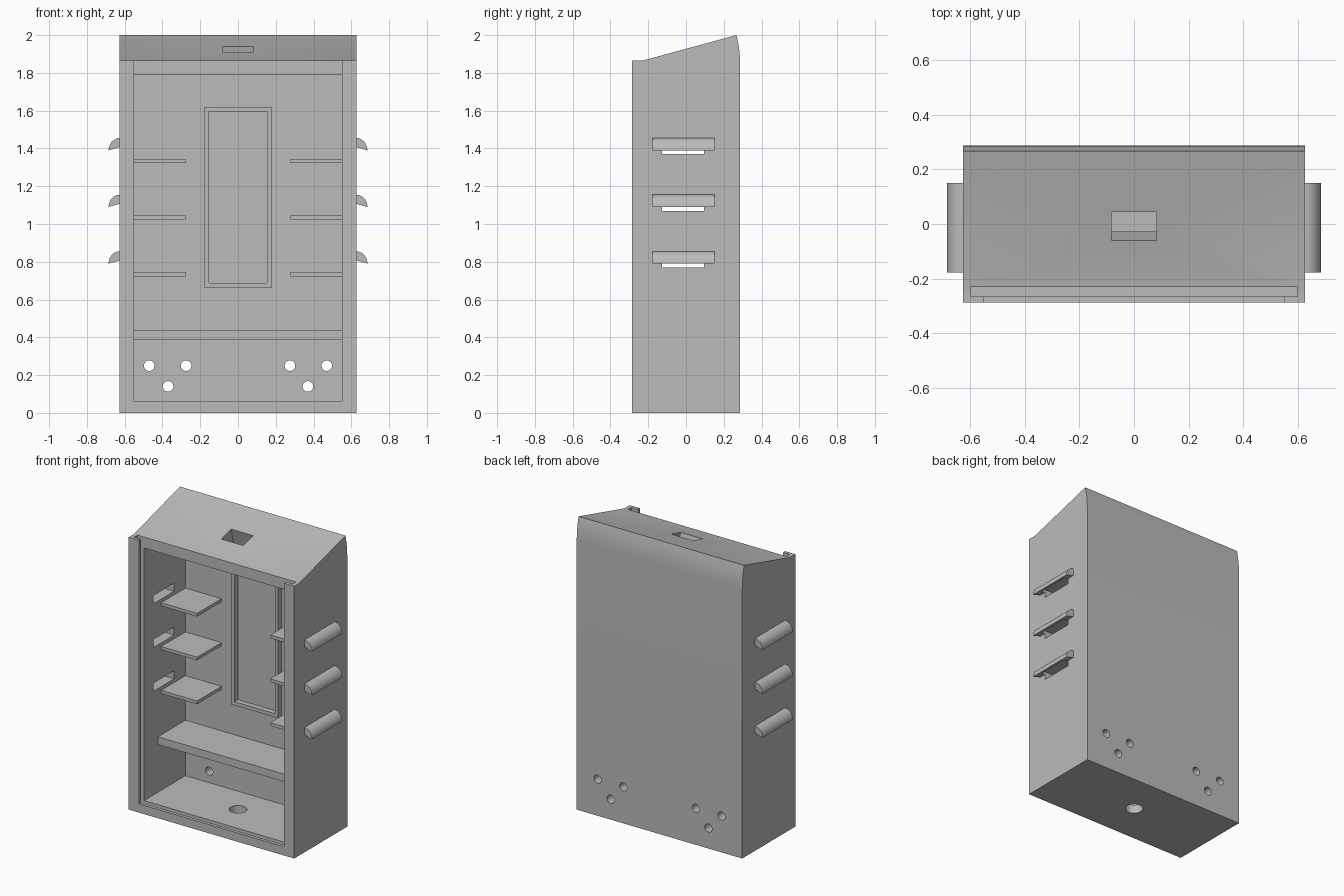
import bpy, bmesh, math
from mathutils import Matrix, Vector

if "Cube" in bpy.data.objects:
    bpy.data.objects.remove(bpy.data.objects["Cube"])

# Single grey material
grey = bpy.data.materials.new("plain_grey")
grey.use_nodes = True
GREY = (0.5, 0.5, 0.5, 1)
grey.diffuse_color = GREY
grey.node_tree.nodes["Principled BSDF"].inputs["Base Color"].default_value = GREY

W, D = 0.627, 0.287          # half width and half depth of the case
IN, BACK = 0.55, 0.217       # inner half width and back wall face
LEDGE, CEIL, FLOOR = 1.865, 1.79, 0.06


def finish(name, bm):
    bmesh.ops.recalc_face_normals(bm, faces=bm.faces)
    me = bpy.data.meshes.new(name)
    bm.to_mesh(me)
    bm.free()
    me.materials.append(grey)
    ob = bpy.data.objects.new(name, me)
    bpy.context.collection.objects.link(ob)
    return ob


def add_box(bm, x, y, z):
    mid = Vector([(a + b) / 2 for a, b in (x, y, z)])
    size = [b - a for a, b in (x, y, z)]
    bmesh.ops.create_cube(bm, size=1, matrix=Matrix.Translation(mid) @ Matrix.Diagonal((*size, 1)))


def box(name, x, y, z):
    bm = bmesh.new()
    add_box(bm, x, y, z)
    return finish(name, bm)


def cylinder(name, centre, radius, length, turn=0):
    bm = bmesh.new()
    m = Matrix.Translation(centre) @ Matrix.Rotation(turn, 4, "X")
    bmesh.ops.create_cone(bm, cap_ends=True, segments=32, radius1=radius,
                          radius2=radius, depth=length, matrix=m)
    return finish(name, bm)


def add_prism(bm, points, move):
    face = bm.faces.new([bm.verts.new(p) for p in points])
    out = bmesh.ops.extrude_face_region(bm, geom=[face])["geom"]
    bmesh.ops.translate(bm, vec=move, verts=[g for g in out if isinstance(g, bmesh.types.BMVert)])


def cut(ob, cutters):
    bpy.context.view_layer.objects.active = ob
    for c in cutters:
        mod = ob.modifiers.new("cut", "BOOLEAN")
        mod.operation, mod.solver, mod.object = "DIFFERENCE", "EXACT", c
        bpy.ops.object.modifier_apply(modifier=mod.name)


def smooth(ob):
    bpy.ops.object.select_all(action="DESELECT")
    ob.select_set(True)
    bpy.context.view_layer.objects.active = ob
    bpy.ops.object.shade_smooth_by_angle(angle=math.radians(30))


# Case: side profile with sloping roof and rounded upper back edge
profile = [(-D, 0), (D, 0)]
for i in range(9):
    t = i / 8
    profile.append((D - 0.02 * t * t, 1.84 + 0.16 * t))
profile += [(-0.23, LEDGE), (-D, LEDGE)]
bm = bmesh.new()
add_prism(bm, [(-W, y, z) for y, z in profile], (2 * W, 0, 0))
case = finish("case", bm)

# Cavity, door groove and front opening
cutters = [
    box("cavity_cutter", (-IN, IN), (-0.25, BACK), (FLOOR, CEIL)),
    box("groove_cutter", (-0.6, 0.6), (-0.265, -0.23), (0.03, 2.1)),
    box("opening_cutter", (-IN, IN), (-0.4, -0.25), (FLOOR, 2.1)),
    cylinder("floor_hole_cutter", (0, 0, 0), 0.056, 0.3),
]

# Cable holes in the back wall
for s in (-1, 1):
    for x, z in ((0.47, 0.25), (0.275, 0.25), (0.37, 0.14)):
        cutters.append(cylinder("back_hole_cutter", (s * x, 0.25, z), 0.028, 0.3, math.pi / 2))

# Roof slot, square to the slope
slope = math.atan2(2.0 - LEDGE, D - 0.02 + 0.23)
roof = box("roof_slot_cutter", (-0.083, 0.083), (-0.054, 0.054), (-0.2, 0.2))
roof.data.transform(Matrix.Translation((0, -0.008, 1.925)) @ Matrix.Rotation(slope, 4, "X"))
cutters.append(roof)

# Side vents: slots through the walls, covered by quarter-round hoods
levels = [0.79 + 0.3 * i for i in range(3)]
slots, bm = [], bmesh.new()
for s in (-1, 1):
    for z in levels:
        x = sorted((s * 0.5, s * 0.662))
        slots.append(box("vent_cutter", x, (-0.128, 0.095), (z - 0.02, z + 0.035)))
        arc = [(W + 0.058 * math.cos(a), z + 0.065 * math.sin(a))
               for a in [math.pi / 2 * i / 10 for i in range(11)]]
        arc.append((W, z + 0.017))
        add_prism(bm, [(s * px, -0.178, pz) for px, pz in arc], (0, 0.328, 0))
hoods = finish("vent_hoods", bm)
cut(case, cutters + slots)
cut(hoods, slots)
for c in cutters + slots:
    bpy.data.objects.remove(c)
smooth(case)
smooth(hoods)

# Small side shelves and the full-width lower shelf
for s, side in ((-1, "right"), (1, "left")):
    for i, z in enumerate(levels):
        box(f"{side}_shelf_{i + 1}", sorted((s * 0.277, s * IN)), (-0.046, BACK), (z - 0.067, z - 0.045))
box("lower_shelf", (-IN, IN), (-0.08, BACK), (0.387, 0.44))

# Raised rectangular rim on the back wall
rim = box("back_rim", (-0.178, 0.178), (0.18, BACK), (0.662, 1.62))
inner = box("rim_cutter", (-0.153, 0.153), (0.1, 0.3), (0.687, 1.595))
cut(rim, [inner])
bpy.data.objects.remove(inner)
